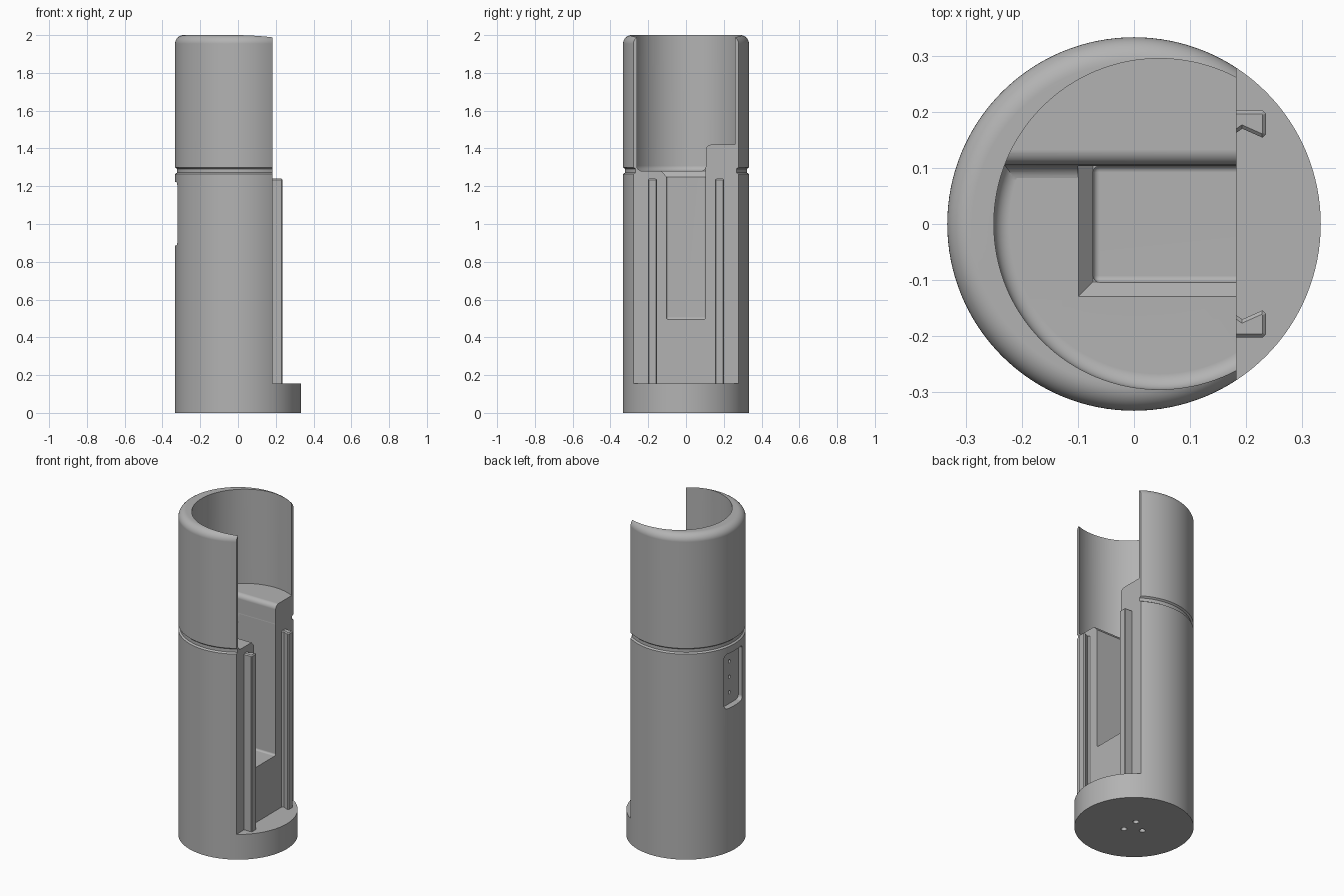
import bpy, bmesh, math
from mathutils import Matrix, Vector

cube = bpy.data.objects.get("Cube")
if cube:
    bpy.data.objects.remove(cube, do_unlink=True)

grey = bpy.data.materials.new("plain grey")
grey.use_nodes = True
COLOUR = (0.45, 0.45, 0.45, 1)
grey.diffuse_color = COLOUR
grey.node_tree.nodes["Principled BSDF"].inputs["Base Color"].default_value = COLOUR

R = 0.333        # outer radius
FLAT = 0.183     # x of the flat side
BASE = 0.155     # height of the round foot
FLOOR = 1.28     # floor of the open bore
SHELF = 1.42     # raised shelf in the bore


def finish(name, bm):
    bmesh.ops.recalc_face_normals(bm, faces=bm.faces)
    mesh = bpy.data.meshes.new(name)
    bm.to_mesh(mesh)
    bm.free()
    mesh.materials.append(grey)
    ob = bpy.data.objects.new(name, mesh)
    bpy.context.collection.objects.link(ob)
    return ob


def arc(cx, cy, r, start, end, n=8):
    angles = [math.radians(start + (end - start) * i / n) for i in range(n + 1)]
    return [(cx + r * math.cos(a), cy + r * math.sin(a)) for a in angles]


def lathe(name, profile, cx=0, steps=128):
    bm = bmesh.new()
    vs = [bm.verts.new((r, 0, z)) for r, z in profile]
    edges = [bm.edges.new(p) for p in zip(vs, vs[1:])]
    bmesh.ops.spin(bm, geom=vs + edges, cent=(0, 0, 0), axis=(0, 0, 1),
                   angle=math.tau, steps=steps, use_merge=True)
    bmesh.ops.remove_doubles(bm, verts=bm.verts, dist=1e-5)
    bmesh.ops.translate(bm, verts=bm.verts, vec=(cx, 0, 0))
    return finish(name, bm)


def prism(name, profile, lo, hi, axis="x"):
    """Extrude a (y, z) profile along x, or an (x, y) profile along z."""
    bm = bmesh.new()
    place = (lambda a, b: (lo, a, b)) if axis == "x" else (lambda a, b: (a, b, lo))
    face = bm.faces.new([bm.verts.new(place(a, b)) for a, b in profile])
    new = bmesh.ops.extrude_face_region(bm, geom=[face])["geom"]
    step = Vector((hi - lo, 0, 0)) if axis == "x" else Vector((0, 0, hi - lo))
    bmesh.ops.translate(bm, vec=step, verts=[v for v in new if isinstance(v, bmesh.types.BMVert)])
    return finish(name, bm)


def box(name, lo, hi, bevel=0):
    lo, hi = Vector(lo), Vector(hi)
    bm = bmesh.new()
    bmesh.ops.create_cube(bm, size=1, matrix=Matrix.Translation((lo + hi) / 2)
                          @ Matrix.Diagonal((*(hi - lo), 1)))
    if bevel:
        bmesh.ops.bevel(bm, geom=bm.edges[:], offset=bevel, segments=4,
                        profile=0.5, affect="EDGES")
    return finish(name, bm)


def pin(name, centre, r, depth, along_x=False):
    bm = bmesh.new()
    turn = Matrix.Rotation(math.pi / 2, 4, "Y") if along_x else Matrix()
    bmesh.ops.create_cone(bm, cap_ends=True, segments=20, radius1=r, radius2=r,
                          depth=depth, matrix=Matrix.Translation(centre) @ turn)
    return finish(name, bm)


def cut(target, cutter):
    cutter.hide_render = True
    mod = target.modifiers.new("cut", "BOOLEAN")
    mod.operation, mod.solver, mod.object = "DIFFERENCE", "EXACT", cutter
    bpy.context.view_layer.objects.active = target
    bpy.ops.object.modifier_apply(modifier=mod.name)
    bpy.data.objects.remove(cutter, do_unlink=True)


def smooth(ob):
    bpy.ops.object.select_all(action="DESELECT")
    ob.select_set(True)
    bpy.context.view_layer.objects.active = ob
    bpy.ops.object.shade_smooth_by_angle(angle=math.radians(25))
    mod = ob.modifiers.new("even shading", "WEIGHTED_NORMAL")
    mod.keep_sharp = True


# Round body with a shallow groove and a rounded rim
rim = 0.045
body = lathe("body", [(0, 0), (R, 0), (R, 1.265), (R - 0.01, 1.272), (R - 0.01, 1.292),
                      (R, 1.3)] + arc(R - rim, 2 - rim, rim, 0, 90, 10) + [(0, 2)])

# Flat side above the foot
cut(body, box("flat_cutter", (FLAT, -1, BASE), (1, 1, 3)))

# Off-centre bore, with a raised shelf along the back
bore_r, fillet = 0.295, 0.028
bore = lathe("bore_cutter", [(0, FLOOR)] + arc(bore_r - fillet, FLOOR + fillet, fillet, -90, 0)
             + [(bore_r, 2.1), (0, 2.1)], cx=0.045)
wall = 0.105
shelf = ([(0.6, 1.2), (0.6, SHELF)] + arc(wall + fillet, SHELF - fillet, fillet, 90, 180)
         + arc(wall - fillet, FLOOR + fillet - 0.0005, fillet, 0, -90)
         + [(wall - fillet, 1.2)])
cut(bore, prism("shelf_cutter", shelf, -1, 1))
cut(body, bore)

# Deep pocket in the flat side, flared where it meets the bore floor
cut(body, box("pocket_cutter", (-0.073, -0.104, 0.495), (0.4, 0.104, 1.33), 0.012))
bm = bmesh.new()
rings = []
for x, y, z in ((-0.073, -0.103, 1.25), (-0.1, -0.13, FLOOR + 0.001), (-0.1, -0.13, 1.3)):
    rings.append([bm.verts.new(p) for p in
                  ((x, y, z), (0.4, y, z), (0.4, 0.1035, z), (x, 0.1035, z))])
bm.faces.new(rings[0])
bm.faces.new(rings[-1])
for a, b in zip(rings, rings[1:]):
    for i in range(4):
        j = (i + 1) % 4
        bm.faces.new((a[i], a[j], b[j], b[i]))
cut(body, finish("flare_cutter", bm))

# Shallow rounded recess with three small holes on the opposite side
w, low, high, c = 0.088, 0.885, 1.222, 0.025
panel = (arc(w - c, high - c, c, 0, 90) + arc(c - w, high - c, c, 90, 180)
         + arc(c - w, low + c, c, 180, 270) + arc(w - c, low + c, c, 270, 360))
cut(body, prism("recess_cutter", panel, -0.5, -0.295))
for z in (0.955, 1.05, 1.145):
    cut(body, pin("recess_hole_cutter", (-0.295, 0, z), 0.01, 0.03, along_x=True))

# Three holes under the foot
for deg in (60, 180, 300):
    a = math.radians(deg)
    cut(body, pin("foot_hole_cutter", (0.06 * math.cos(a), 0.06 * math.sin(a), 0), 0.017, 0.04))
smooth(body)

# Hooked guide rails on the flat side, with chamfered tops
hook = [(FLAT - 0.01, 0.202), (0.23, 0.202), (0.235, 0.197), (0.235, 0.16), (0.229, 0.154),
        (0.193, 0.17), (FLAT, 0.163), (FLAT - 0.01, 0.163)]
for side, name in ((1, "back_rail"), (-1, "front_rail")):
    rail = prism(name, [(x, y * side) for x, y in hook], BASE - 0.01, 1.24, axis="z")
    bm = bmesh.new()
    bm.from_mesh(rail.data)
    top = [e for e in bm.edges if all(v.co.z > 1.23 for v in e.verts)
           and max(v.co.x for v in e.verts) > FLAT + 0.005]
    bmesh.ops.bevel(bm, geom=top, offset=0.006, segments=1, affect="EDGES")
    bm.to_mesh(rail.data)
    bm.free()
